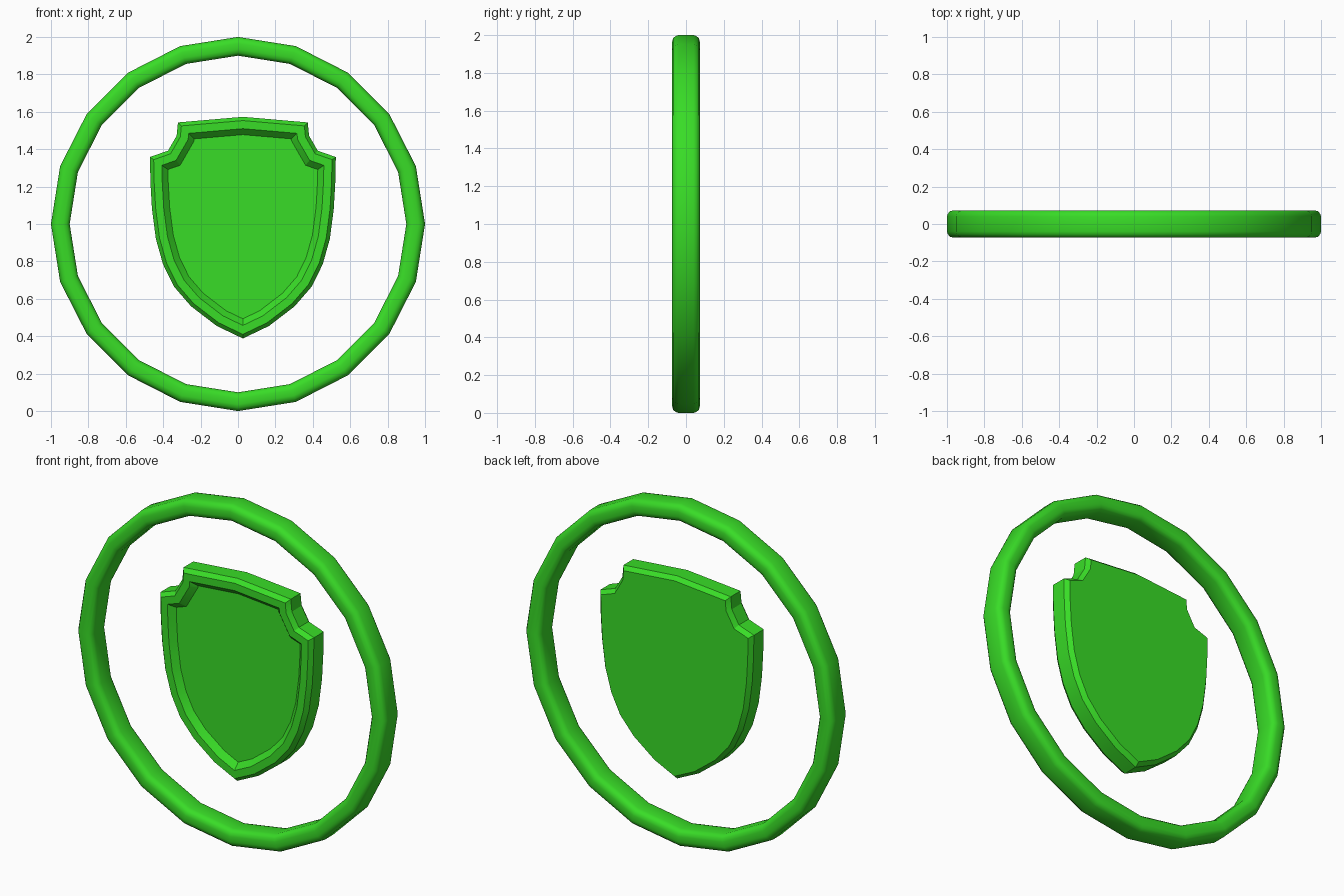
import bpy, bmesh, math
from mathutils import Vector

if "Cube" in bpy.data.objects:
    bpy.data.objects.remove(bpy.data.objects["Cube"])

green = bpy.data.materials.new("green")
green.diffuse_color = (0.04, 0.72, 0.02, 1)
green.use_nodes = True
green.node_tree.nodes["Principled BSDF"].inputs["Base Color"].default_value = green.diffuse_color


def skin(name, loops, closed, angle):
    """Bridge equal-length point loops; cap the ends unless closed."""
    bm = bmesh.new()
    rows = [[bm.verts.new(p) for p in loop] for loop in loops]
    n = len(rows[0])
    for k in range(len(rows) if closed else len(rows) - 1):
        a, b = rows[k], rows[(k + 1) % len(rows)]
        for i in range(n):
            j = (i + 1) % n
            bm.faces.new((a[i], a[j], b[j], b[i]))
    if not closed:
        bm.faces.new(rows[0])
        bm.faces.new(rows[-1])
    bmesh.ops.recalc_face_normals(bm, faces=bm.faces)
    mesh = bpy.data.meshes.new(name)
    bm.to_mesh(mesh)
    bm.free()
    mesh.materials.append(green)
    ob = bpy.data.objects.new(name, mesh)
    bpy.context.collection.objects.link(ob)
    bpy.ops.object.select_all(action='DESELECT')
    bpy.context.view_layer.objects.active = ob
    ob.select_set(True)
    bpy.ops.object.shade_smooth_by_angle(angle=math.radians(angle))
    return ob


def inset(pts, d):
    """Mitred inward offset of a clockwise outline."""
    out = []
    for i, p in enumerate(pts):
        e1 = (p - pts[i - 1]).normalized()
        e2 = (pts[(i + 1) % len(pts)] - p).normalized()
        n1, n2 = Vector((e1.y, -e1.x)), Vector((e2.y, -e2.x))
        out.append(p + (n1 + n2) * d / (1 + n1.dot(n2)))
    return out


# Outer ring: rounded-rectangle section swept through 20 sides
quarter = [(0.05, 0.04), (0.045, 0.055), (0.034, 0.068), (0.015, 0.073)]
section = (quarter + [(-r, y) for r, y in reversed(quarter)]
           + [(-r, -y) for r, y in quarter]
           + [(r, -y) for r, y in reversed(quarter)])
ring = []
for k in range(20):
    a = math.tau * k / 20
    ring.append([((0.95 + r) * math.cos(a), y, 1 + (0.95 + r) * math.sin(a))
                 for r, y in section])
skin("ring", ring, True, 40)

# Shield: half outline from top centre to bottom tip, mirrored
CX = 0.026
half = [(0, 1.573), (0.347, 1.543), (0.354, 1.472), (0.4, 1.392), (0.497, 1.358),
        (0.494, 1.22), (0.486, 1.08), (0.465, 0.92), (0.427, 0.785),
        (0.368, 0.665), (0.277, 0.56), (0.14, 0.455), (0, 0.388)]
outline = [Vector((CX + x, z)) for x, z in half]
outline += [Vector((CX - x, z)) for x, z in reversed(half[1:-1])]

# Layers (inset, y): back face, bevelled side, front rim, recessed panel
layers = [(0.02, 0.07), (0, 0.045), (0, -0.045), (0.02, -0.07),
          (0.063, -0.07), (0.095, -0.035)]
skin("shield", [[(p.x, y, p.y) for p in inset(outline, d)] for d, y in layers],
     False, 20)
